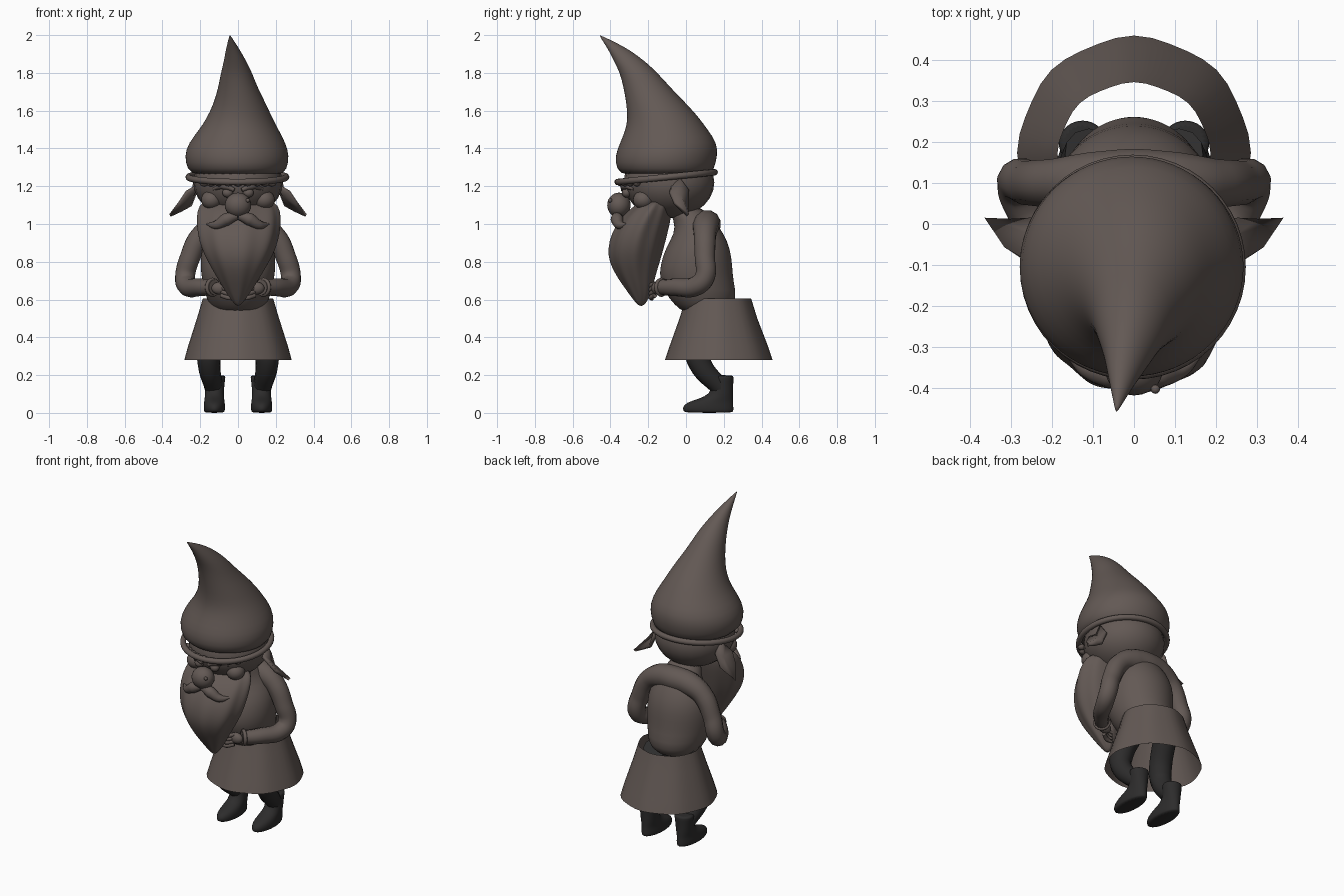
import bpy, bmesh, math
from mathutils import Vector

cube = bpy.data.objects.get("Cube")
if cube:
    bpy.data.objects.remove(cube, do_unlink=True)


def material(name, rgb):
    m = bpy.data.materials.new(name)
    m.use_nodes = True
    color = (*rgb, 1)
    m.diffuse_color = color
    m.node_tree.nodes["Principled BSDF"].inputs["Base Color"].default_value = color
    return m


BROWN = material("warm stone brown", (0.125, 0.1, 0.09))
DARK = material("charcoal", (0.026, 0.025, 0.025))


def finish(ob, name, mat, subsurf=0, angle=60):
    ob.name = ob.data.name = name
    ob.data.materials.clear()
    ob.data.materials.append(mat)
    bpy.ops.object.select_all(action='DESELECT')
    ob.select_set(True)
    bpy.context.view_layer.objects.active = ob
    bpy.ops.object.shade_smooth_by_angle(angle=math.radians(angle))
    if subsurf:
        mod = ob.modifiers.new("Smooth", 'SUBSURF')
        mod.levels = mod.render_levels = subsurf
    return ob


def from_bmesh(bm, name):
    bmesh.ops.recalc_face_normals(bm, faces=bm.faces)
    me = bpy.data.meshes.new(name)
    bm.to_mesh(me)
    bm.free()
    ob = bpy.data.objects.new(name, me)
    bpy.context.collection.objects.link(ob)
    return ob


def loft(name, rings, mat, sides=32, caps=True, subsurf=1, flute=0, waves=9):
    """Stack of horizontal ovals: (z, centre x, half width, y front, y back)."""
    bm = bmesh.new()
    loops = []
    for z, cx, rx, y0, y1 in rings:
        loop = []
        for i in range(sides):
            a = 2 * math.pi * i / sides
            k = 1 + flute * math.cos(waves * a)
            loop.append(bm.verts.new((cx + rx * k * math.cos(a),
                                      (y0 + y1) / 2 + (y1 - y0) / 2 * k * math.sin(a), z)))
        loops.append(loop)
    for lo, hi in zip(loops, loops[1:]):
        for i in range(sides):
            j = (i + 1) % sides
            bm.faces.new((lo[i], lo[j], hi[j], hi[i]))
    if caps:
        bm.faces.new(loops[0])
        bm.faces.new(loops[-1])
    return finish(from_bmesh(bm, name), name, mat, subsurf)


def tube(name, points, mat):
    """Rounded tube through (x, y, z, radius) points."""
    cu = bpy.data.curves.new(name, 'CURVE')
    cu.dimensions = '3D'
    cu.bevel_depth = 1
    cu.bevel_resolution = 4
    cu.resolution_u = 8
    cu.use_fill_caps = True
    sp = cu.splines.new('BEZIER')
    sp.bezier_points.add(len(points) - 1)
    for bp, (x, y, z, r) in zip(sp.bezier_points, points):
        bp.co = (x, y, z)
        bp.radius = r
        bp.handle_left_type = bp.handle_right_type = 'AUTO'
    ob = bpy.data.objects.new(name, cu)
    bpy.context.collection.objects.link(ob)
    bpy.ops.object.select_all(action='DESELECT')
    ob.select_set(True)
    bpy.context.view_layer.objects.active = ob
    bpy.ops.object.convert(target='MESH')
    return finish(bpy.context.object, name, mat)


def ball(name, loc, scale, mat=BROWN, rot=(0, 0, 0)):
    bpy.ops.mesh.primitive_uv_sphere_add(segments=24, ring_count=14, location=loc, rotation=rot)
    ob = bpy.context.object
    ob.scale = scale
    return finish(ob, name, mat)


# Pointed hat bending forward, with its band
loft("hat", [
    (1.25, 0, .23, -.33, .12), (1.29, -.005, .265, -.37, .15), (1.36, -.006, .28, -.378, .168),
    (1.43, -.005, .258, -.35, .166), (1.5, .005, .21, -.32, .115), (1.56, .008, .175, -.31, .072),
    (1.63, .01, .142, -.315, .01), (1.72, 0, .105, -.33, -.08), (1.8, -.008, .083, -.35, -.15),
    (1.86, -.015, .06, -.38, -.215), (1.92, -.027, .038, -.41, -.295),
    (1.96, -.035, .02, -.435, -.37), (2.0, -.043, .002, -.46, -.455)], BROWN)
bpy.ops.mesh.primitive_torus_add(major_segments=48, minor_segments=12, major_radius=.258,
                                 minor_radius=.017, location=(-.003, -.105, 1.248),
                                 rotation=(.1, 0, 0))
finish(bpy.context.object, "hat_band", BROWN)

# Head, nose and wart
ball("head", (0, -.09, 1.22), (.235, .24, .19))
ball("nose", (0, -.355, 1.1), (.07, .062, .066))
ball("wart", (.052, -.402, 1.125), (.011, .011, .011))
for i in range(9):
    a = math.radians(-140 + i * 12.5)
    ball("fringe_curl", (.235 * math.cos(a), -.11 + .235 * math.sin(a), 1.217), (.024, .02, .018))

# Beard with soft grooves
loft("beard", [
    (1.13, 0, .17, -.22, -.09), (1.1, 0, .21, -.27, -.078), (1.04, 0, .225, -.34, -.078),
    (.95, 0, .218, -.395, -.1), (.87, 0, .197, -.412, -.12), (.8, 0, .162, -.407, -.14),
    (.72, 0, .115, -.365, -.165), (.65, 0, .073, -.315, -.18), (.6, 0, .038, -.28, -.2),
    (.565, 0, .01, -.25, -.225)], BROWN, sides=54, flute=.025)

# Torso, belly and neck
loft("torso", [
    (.53, 0, .09, .0, .18), (.545, 0, .13, -.03, .22), (.6, 0, .168, -.09, .275),
    (.7, 0, .192, -.142, .25), (.78, 0, .2, -.138, .246), (.87, 0, .195, -.11, .235),
    (.95, 0, .16, -.06, .2), (1.02, 0, .11, -.06, .15), (1.1, 0, .09, -.11, .08)], BROWN)

# Shoulders and both sleeves in one sweep
half = [(.125, -.14, .665, .04), (.2, -.06, .665, .047), (.27, .06, .675, .053),
        (.28, .1, .72, .054), (.255, .1, .82, .055), (.19, .1, .94, .06),
        (.1, .105, .99, .072)]
sweep = half + [(0, .11, 1.0, .075)] + [(-x, y, z, r) for x, y, z, r in reversed(half)]
tube("sleeves_and_shoulders", sweep, BROWN)

# Open flared skirt with a slightly uneven hem
loft("skirt", [(.28, 0, .281, -.108, .455), (.35, 0, .262, -.085, .432),
               (.5, 0, .215, -.032, .375), (.605, 0, .184, 0, .343)],
     BROWN, sides=40, caps=False, subsurf=0, flute=.012, waves=8)


def ear(side, name):
    rim = [(.22, -.08, 1.2), (.27, -.085, 1.17), (.31, -.06, 1.11), (.36, .01, 1.045),
           (.3, .005, 1.07), (.25, .01, 1.1), (.22, .012, 1.18), (.225, -.03, 1.24)]
    bm = bmesh.new()
    ring = [bm.verts.new((side * x, y, z)) for x, y, z in rim]
    mid = bm.verts.new((side * .242, -.03, 1.15))
    for i, v in enumerate(ring):
        bm.faces.new((v, ring[(i + 1) % len(ring)], mid))
    ob = from_bmesh(bm, name)
    mod = ob.modifiers.new("Thickness", 'SOLIDIFY')
    mod.thickness = .018
    mod.offset = 0
    finish(ob, name, BROWN)


# Mirrored parts
for s, label in ((1, "left"), (-1, "right")):
    ear(s, label + "_ear")
    ball(label + "_cheek", (s * .14, -.225, 1.128), (.055, .055, .05))
    ball(label + "_eye", (s * .055, -.315, 1.165), (.028, .025, .025))
    tube(label + "_brow", [(s * .02, -.335, 1.18, .01), (s * .07, -.325, 1.2, .018),
                           (s * .13, -.275, 1.185, .008)], BROWN)
    tube(label + "_moustache", [(s * .005, -.365, 1.045, .022), (s * .06, -.365, 1.025, .034),
                                (s * .115, -.35, .995, .024), (s * .165, -.315, 1.0, .004)], BROWN)
    # Cuffs, palms and fingers
    bpy.ops.mesh.primitive_torus_add(major_radius=.04, minor_radius=.011, major_segments=24,
                                     minor_segments=8, location=(s * .135, -.13, .665))
    cuff = bpy.context.object
    cuff.rotation_mode = 'QUATERNION'
    cuff.rotation_quaternion = Vector((s * .75, .8, 0)).to_track_quat('Z', 'Y')
    finish(cuff, label + "_cuff", BROWN)
    ball(label + "_palm", (s * .095, -.155, .66), (.045, .028, .034))
    for i in range(4):
        z = .685 - .021 * i
        tube(label + "_finger", [(s * .09, -.165, z, .012), (s * .05, -.185, z - .012, .013),
                                 (s * .015, -.178, z - .022, .006)], BROWN)
    # Legs and boots
    tube(label + "_leg", [(s * .1, .17, .55, .07), (s * .15, .06, .34, .068),
                          (s * .153, .075, .26, .06), (s * .128, .185, .13, .048)], DARK)
    x = s * .125
    loft(label + "_boot", [
        (0, x, .05, .0, .248), (.008, x, .055, -.015, .252), (.03, x, .058, -.02, .252),
        (.055, x, .055, .0, .25), (.075, x, .052, .07, .25), (.1, x, .05, .125, .25),
        (.15, x, .053, .14, .25), (.19, x, .06, .14, .253), (.2, x, .057, .145, .25)],
        DARK, sides=24)
